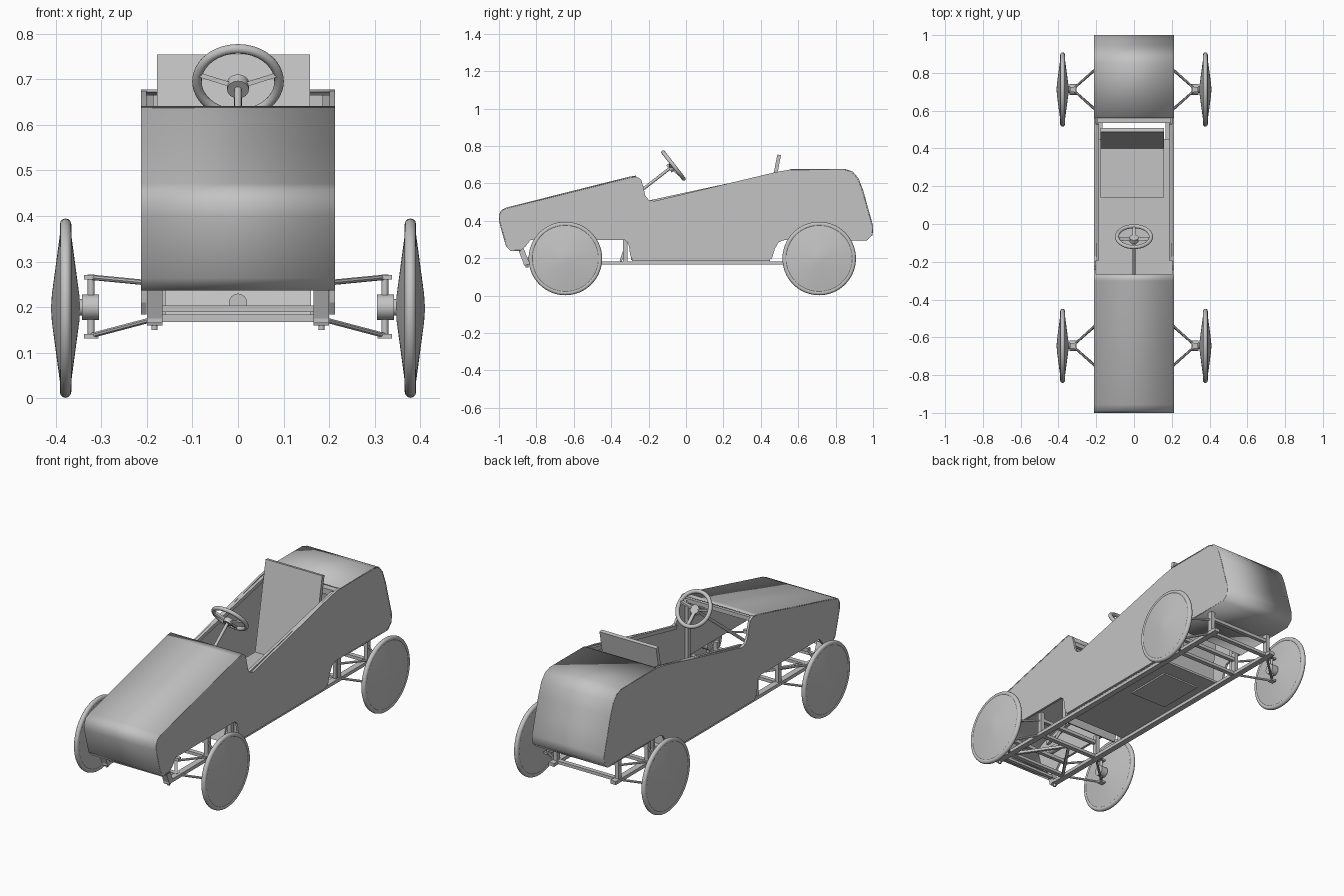
import bpy, bmesh, math
from mathutils import Vector, Matrix

if "Cube" in bpy.data.objects:
    bpy.data.objects.remove(bpy.data.objects["Cube"], do_unlink=True)

GREY = (0.55, 0.55, 0.55, 1)
mat = bpy.data.materials.new("plain grey")
mat.use_nodes = True
mat.diffuse_color = GREY
mat.node_tree.nodes["Principled BSDF"].inputs["Base Color"].default_value = GREY


def finish(name, bm, smooth=0):
    bmesh.ops.recalc_face_normals(bm, faces=bm.faces)
    me = bpy.data.meshes.new(name)
    bm.to_mesh(me)
    bm.free()
    me.materials.append(mat)
    ob = bpy.data.objects.new(name, me)
    bpy.context.collection.objects.link(ob)
    if smooth:
        bpy.ops.object.select_all(action='DESELECT')
        ob.select_set(True)
        bpy.context.view_layer.objects.active = ob
        bpy.ops.object.shade_smooth_by_angle(angle=math.radians(smooth))
    return ob


def frame(a, b):
    """Matrix whose z axis runs from a to b, centred between them."""
    a, b = Vector(a), Vector(b)
    d = (b - a).normalized()
    side = Vector((1, 0, 0)) if abs(d.x) < 0.9 else Vector((0, 1, 0))
    y = d.cross(side).normalized()
    x = y.cross(d)
    m = Matrix((x, y, d)).transposed().to_4x4()
    return Matrix.Translation((a + b) / 2) @ m, (b - a).length


def bar(name, a, b, w, h):
    m, length = frame(a, b)
    bm = bmesh.new()
    bmesh.ops.create_cube(bm, size=1, matrix=m @ Matrix.Diagonal((w, h, length, 1)))
    return finish(name, bm)


def rod(name, a, b, r, r2=None, sides=16):
    m, length = frame(a, b)
    bm = bmesh.new()
    bmesh.ops.create_cone(bm, cap_ends=True, segments=sides, radius1=r,
                          radius2=r if r2 is None else r2, depth=length, matrix=m)
    return finish(name, bm, 40)


def box(name, lo, hi):
    bm = bmesh.new()
    mid = [(p + q) / 2 for p, q in zip(lo, hi)]
    size = [q - p for p, q in zip(lo, hi)]
    bmesh.ops.create_cube(bm, size=1, matrix=Matrix.Translation(mid) @ Matrix.Diagonal((*size, 1)))
    return finish(name, bm)


def lathe(name, profile, matrix, steps=48, closed=False):
    """Spin a (radius, height) profile about z, then place it."""
    bm = bmesh.new()
    vs = [bm.verts.new((r, 0, z)) for r, z in profile]
    edges = [bm.edges.new(p) for p in zip(vs, vs[1:])]
    if closed:
        edges.append(bm.edges.new((vs[-1], vs[0])))
    bmesh.ops.spin(bm, geom=vs + edges, cent=(0, 0, 0), axis=(0, 0, 1),
                   angle=math.tau, steps=steps)
    bmesh.ops.remove_doubles(bm, verts=bm.verts, dist=1e-5)
    bm.transform(matrix)
    return finish(name, bm, 40)


def circle(radius, r, n=12):
    return [(radius + r * math.cos(math.tau * i / n), r * math.sin(math.tau * i / n))
            for i in range(n)]


# Body outline, as (y, z) runs
nose = [(-.885, .24), (-.935, .24), (-.96, .265), (-.998, .4), (-.998, .43),
        (-.985, .455), (-.955, .469), (-.6, .558), (-.3, .633), (-.268, .638)]
cockpit = [(-.24, .62), (-.228, .58), (-.218, .535), (-.2, .512), (-.17, .505), (.48, .66)]
tail = [(.56, .674), (.85, .674), (.89, .66), (.92, .625), (.945, .56), (.97, .47),
        (.998, .37), (.995, .325), (.965, .298), (.6, .298)]
belly = [(.53, .298), (.495, .285), (.475, .25), (.46, .2), (.44, .184), (-.28, .184),
         (-.297, .21), (-.308, .28), (-.33, .298), (-.83, .298), (-.86, .26)]

# Flat side panels
for s, side in ((1, "left"), (-1, "right")):
    bm = bmesh.new()
    f = bm.faces.new([bm.verts.new((s * .2125, y, z)) for y, z in nose + cockpit + tail + belly])
    ext = bmesh.ops.extrude_face_region(bm, geom=[f])
    bmesh.ops.translate(bm, vec=(-s * .012, 0, 0),
                        verts=[v for v in ext["geom"] if isinstance(v, bmesh.types.BMVert)])
    finish(side + "_side_panel", bm)


# Bent skins over the nose and the tail
def skin(name, run):
    bm = bmesh.new()
    rows = [[bm.verts.new((x, y, z)) for x in (-.213, .213)] for y, z in run]
    for p, q in zip(rows, rows[1:]):
        bm.faces.new((p[0], p[1], q[1], q[0]))
    ob = finish(name, bm, 40)
    mod = ob.modifiers.new("thickness", 'SOLIDIFY')
    mod.thickness = .006
    mod.offset = 0


skin("hood_skin", nose)
skin("tail_skin", tail)

# Floor, hatch, footboard and inner bulkhead
box("floor", (-.2, -.29, .182), (.2, .45, .194))
box("floor_hatch", (-.12, .1, .174), (.1, .36, .182))
bar("footboard", (0, -.35, .182), (0, -.31, .3), .32, .012)
box("nose_crossbar", (-.165, -.86, .19), (.165, -.84, .204))
box("deck_crossbar", (-.195, .535, .635), (.195, .572, .665))

# Seat
box("seat_base", (-.178, .14, .194), (.158, .42, .29))
bar("seat_back", (-.01, .405, .27), (-.01, .498, .752), .336, .02)

# Chassis rails, posts and cockpit trim
for s, side in ((1, "left"), (-1, "right")):
    x = s * .183
    box(side + "_rail", (x - .016, -.87, .165), (x + .016, .88, .183))
    bar(side + "_cockpit_trim", (s * .193, -.19, .5), (s * .193, .53, .655), .015, .02)
    bar(side + "_hood_stringer", (s * .193, -.92, .44), (s * .193, -.27, .61), .015, .02)
    bar(side + "_nose_post", (x, -.85, .165), (x, -.885, .255), .034, .03)
    rod(side + "_nose_bolt", (x, -.85, .15), (x, -.85, .17), .007)
    for y in (-.52, -.325, .585, .835):
        bar(side + "_post", (x, y, .175), (x, y, .3), .022, .026)
    bar(side + "_dash_post", (s * .19, -.285, .19), (s * .19, -.285, .62), .018, .02)
    bar(side + "_deck_post", (s * .19, .555, .19), (s * .19, .555, .65), .018, .02)
for y in (-.77, -.52, .585, .835):
    box("cross_member", (-.183, y - .012, .168), (.183, y + .012, .184))
    box("upper_cross_member", (-.193, y - .01, .25), (.193, y + .01, .268))
for s in (1, -1):
    bar("frame_brace", (s * .17, -.77, .176), (0, -.52, .176), .014, .014)
box("dash_crossbar", (-.2, -.295, .6), (.2, -.275, .622))

# Wheels and their wishbones
tyre = circle(.184, .0125)
disc = [(0, -.032), (.03, -.03), (.172, -.011), (.184, -.009),
        (.184, .009), (.172, .011), (.03, .03), (0, .032)]
for yc, end in ((-.645, "front"), (.712, "rear")):
    for s, side in ((1, "left"), (-1, "right")):
        n = end + "_" + side + "_"
        m = Matrix.Translation((s * .378, yc, .198)) @ Matrix.Rotation(math.pi / 2, 4, 'Y')
        lathe(n + "tyre", tyre, m, 64, True)
        lathe(n + "wheel_disc", disc, m, 48)
        rod(n + "hub", (s * .305, yc, .2), (s * .342, yc, .2), .028)
        rod(n + "axle", (s * .335, yc, .2), (s * .36, yc, .2), .018)
        rod(n + "kingpin", (s * .322, yc, .132), (s * .322, yc, .272), .0075)
        for z in (.136, .266):
            box(n + "arm_end", (s * .322 - .016, yc - .014, z - .005),
                (s * .322 + .016, yc + .014, z + .005))
        for d in (-.122, .122):
            rod(n + "upper_arm", (s * .19, yc + d, .253), (s * .325, yc, .266), .006, sides=8)
            rod(n + "lower_arm", (s * .185, yc + d, .174), (s * .325, yc, .137), .006, sides=8)

# Steering column and wheel
hub = Vector((0, -.083, .683))
axis = Vector((0, .8, .62)).normalized()
rod("steering_column", (0, -.62, .265), hub, .008)
rod("column_foot", (0, -.66, .21), (0, -.58, .21), .02)
rod("steering_hub", hub - axis * .01, hub + axis * .014, .024)
ring_mid = hub + axis * .02
m = Matrix.Translation(ring_mid) @ axis.to_track_quat('Z', 'Y').to_matrix().to_4x4()
lathe("steering_ring", circle(.09, .0105), m, 48, True)
up = axis.cross(Vector((1, 0, 0)))
up = up if up.z > 0 else -up
for a in (12, 168, 270):
    t = math.radians(a)
    rim = ring_mid + (Vector((1, 0, 0)) * math.cos(t) + up * math.sin(t)) * .088
    bar("steering_spoke", hub, rim, .018, .01)
